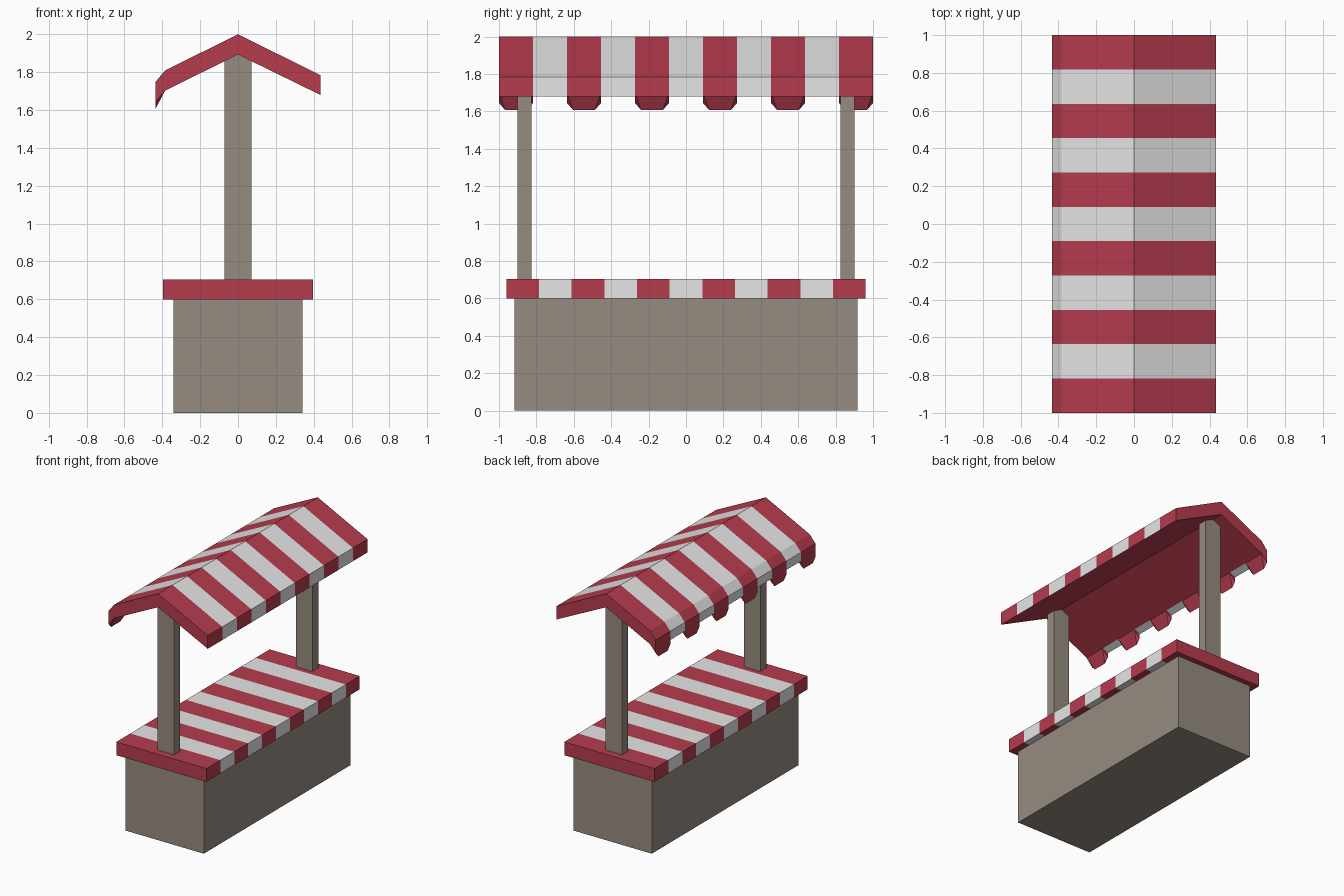
import bpy, bmesh

if "Cube" in bpy.data.objects:
    bpy.data.objects.remove(bpy.data.objects["Cube"])

def material(name, rgb):
    m = bpy.data.materials.new(name)
    m.diffuse_color = (*rgb, 1)
    m.use_nodes = True
    m.node_tree.nodes["Principled BSDF"].inputs["Base Color"].default_value = m.diffuse_color
    return m

RED = material("red cloth", (0.47, 0.045, 0.076))
WHITE = material("white cloth", (0.79, 0.79, 0.79))
WOOD = material("grey brown wood", (0.305, 0.262, 0.216))
STRIPES = 11

def finish(name, bm, mats):
    bmesh.ops.remove_doubles(bm, verts=bm.verts, dist=0.0001)
    bmesh.ops.recalc_face_normals(bm, faces=bm.faces)
    me = bpy.data.meshes.new(name)
    bm.to_mesh(me)
    bm.free()
    for m in mats:
        me.materials.append(m)
    ob = bpy.data.objects.new(name, me)
    bpy.context.collection.objects.link(ob)
    return ob

def add_face(bm, pts, mat=0):
    f = bm.faces.new([bm.verts.new(p) for p in pts])
    f.material_index = mat

def striped_prism(bm, profile, half, plain=()):
    """Sweep an x-z profile along y in alternating stripes; 'plain' edges stay red."""
    w = 2 * half / STRIPES
    n = len(profile)
    for s in range(STRIPES):
        y0, y1 = -half + s * w, -half + (s + 1) * w
        for i in range(n):
            (ax, az), (bx, bz) = profile[i], profile[(i + 1) % n]
            add_face(bm, [(ax, y0, az), (bx, y0, bz), (bx, y1, bz), (ax, y1, az)],
                     0 if i in plain else s % 2)
    for y in (-half, half):
        add_face(bm, [(x, y, z) for x, z in profile])

def box(name, x, y0, y1, z0, z1):
    profile = [(-x, z0), (x, z0), (x, z1), (-x, z1)]
    bm = bmesh.new()
    for y in (y0, y1):
        add_face(bm, [(px, y, pz) for px, pz in profile])
    for i in range(4):
        (ax, az), (bx, bz) = profile[i], profile[(i + 1) % 4]
        add_face(bm, [(ax, y0, az), (bx, y0, bz), (bx, y1, bz), (ax, y1, az)])
    return finish(name, bm, [WOOD])

# wooden base and the two posts
box("stall_base", 0.342, -0.917, 0.917, 0, 0.6)
box("front_post", 0.072, -0.902, -0.827, 0.7, 1.9)
box("back_post", 0.072, 0.827, 0.902, 0.7, 1.9)

# striped counter top
bm = bmesh.new()
striped_prism(bm, [(-0.395, 0.6), (0.395, 0.6), (0.395, 0.705), (-0.395, 0.705)], 0.96)
finish("counter_top", bm, [RED, WHITE])

# striped gabled awning with a bent-down lip on the -x side, plain red beneath
bm = bmesh.new()
awning = [(0, 2.0), (0.435, 1.785), (0.435, 1.68), (0, 1.893),
          (-0.385, 1.703), (-0.435, 1.68), (-0.435, 1.75), (-0.385, 1.81)]
striped_prism(bm, awning, 1.0, plain=(2, 3))
finish("awning", bm, [RED, WHITE])

# hanging flaps with clipped corners under each red stripe
bm = bmesh.new()
w = 2 / STRIPES
xo, xi = -0.435, -0.385
for s in range(0, STRIPES, 2):
    y0, y1 = -1 + s * w, -1 + (s + 1) * w
    c = 0.032
    top0, mid0, low0 = (xo, y0, 1.68), (xo, y0, 1.645), (xo, y0 + c, 1.608)
    top1, mid1, low1 = (xo, y1, 1.68), (xo, y1, 1.645), (xo, y1 - c, 1.608)
    in0, in1 = (xi, y0, 1.703), (xi, y1, 1.703)
    for pts in ([top0, mid0, low0, low1, mid1, top1], [in0, in1, low1, low0],
                [in0, mid0, top0], [in0, low0, mid0],
                [in1, top1, mid1], [in1, mid1, low1],
                [in0, top0, top1, in1]):
        add_face(bm, pts)
finish("awning_flaps", bm, [RED])
